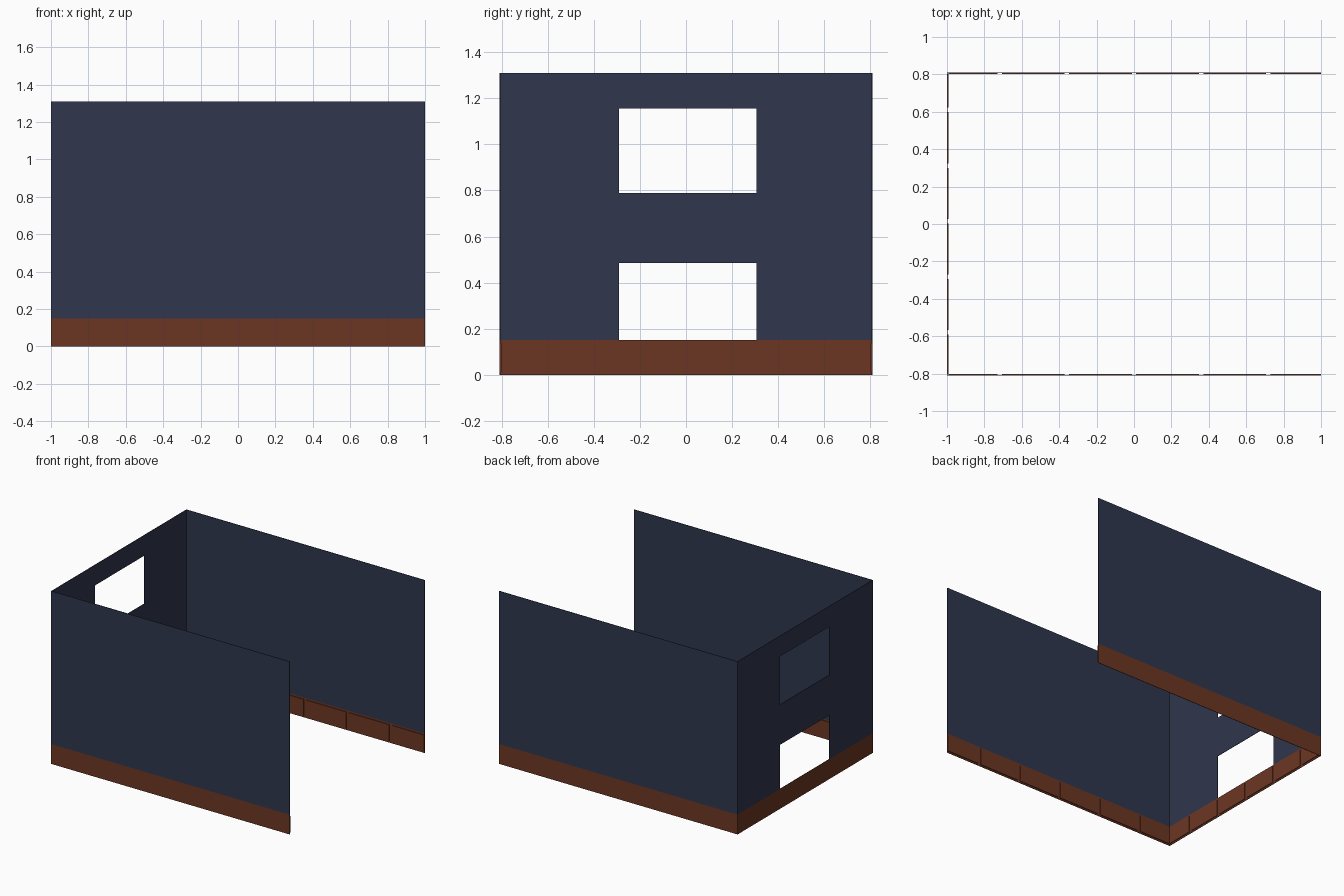
import bpy, bmesh

if "Cube" in bpy.data.objects:
    bpy.data.objects.remove(bpy.data.objects["Cube"])

HX, HY, TOP, BAND = 1.0, 0.81, 1.31, 0.15
T = 0.004          # wall sheet thickness
D = 0.009          # how far the inner skirting reaches in from the outside


def material(name, rgb):
    m = bpy.data.materials.new(name)
    m.diffuse_color = (*rgb, 1)
    m.use_nodes = True
    m.node_tree.nodes["Principled BSDF"].inputs["Base Color"].default_value = m.diffuse_color
    return m


navy = material("navy wall", (0.029, 0.038, 0.075))
brown = material("brown base", (0.150, 0.037, 0.017))


def wall(name, cuts, holes, place):
    """Thin sheet on a grid of cuts (u, z); holes are skipped, band is brown."""
    us, zs = cuts
    bm = bmesh.new()
    for i in range(len(us) - 1):
        for j in range(len(zs) - 1):
            if (i, j) in holes:
                continue
            pts = [(us[i], zs[j]), (us[i + 1], zs[j]),
                   (us[i + 1], zs[j + 1]), (us[i], zs[j + 1])]
            f = bm.faces.new([bm.verts.new(place(u, z)) for u, z in pts])
            f.material_index = 1 if zs[j + 1] <= BAND else 0
    bmesh.ops.remove_doubles(bm, verts=bm.verts, dist=1e-5)
    me = bpy.data.meshes.new(name)
    bm.to_mesh(me)
    bm.free()
    me.materials.append(navy)
    me.materials.append(brown)
    ob = bpy.data.objects.new(name, me)
    bpy.context.collection.objects.link(ob)
    mod = ob.modifiers.new("thickness", 'SOLIDIFY')
    mod.thickness = T
    mod.offset = -1
    return ob


def block(name, lo, hi):
    c = [(a + b) / 2 for a, b in zip(lo, hi)]
    bpy.ops.mesh.primitive_cube_add(size=1, location=c)
    ob = bpy.context.object
    ob.name = name
    ob.scale = [b - a for a, b in zip(lo, hi)]
    ob.data.materials.append(brown)


# Long walls, front and back
plain = ([-HX, HX], [0, BAND, TOP])
wall("front_wall", plain, set(), lambda u, z: (u, -HY, z))
wall("back_wall", plain, set(), lambda u, z: (-u, HY, z))

# End wall with the doorway and the upper window
wall("end_wall", ([-HY, -0.29, 0.305, HY], [0, BAND, 0.485, 0.79, 1.155, TOP]),
     {(1, 1), (1, 3)}, lambda u, z: (-HX, -u + 0.015, z) if abs(u) < 0.5
     else (-HX, -u, z))

# Inner skirting blocks, separated by narrow gaps
GAP, Z0, Z1 = 0.012, 0.012, 0.138
xs = [-HX + D] + [-0.717 + 0.3585 * k for k in range(5)] + [HX]
for k, (a, b) in enumerate(zip(xs, xs[1:])):
    a, b = a + GAP * (k > 0), b - GAP * (k < 5)
    for side, s in (("front", -1), ("back", 1)):
        y = sorted((s * (HY - D), s * (HY - T)))
        block(f"{side}_skirting_{k}", (a, y[0], Z0), (b, y[1], Z1))
ys = [-HY + D] + [-0.58 + 0.2975 * k for k in range(5)] + [HY - D]
for k, (a, b) in enumerate(zip(ys, ys[1:])):
    a, b = a + GAP * (k > 0), b - GAP * (k < 5)
    block(f"end_skirting_{k}", (-HX + T, a, Z0), (-HX + D, b, Z1))
